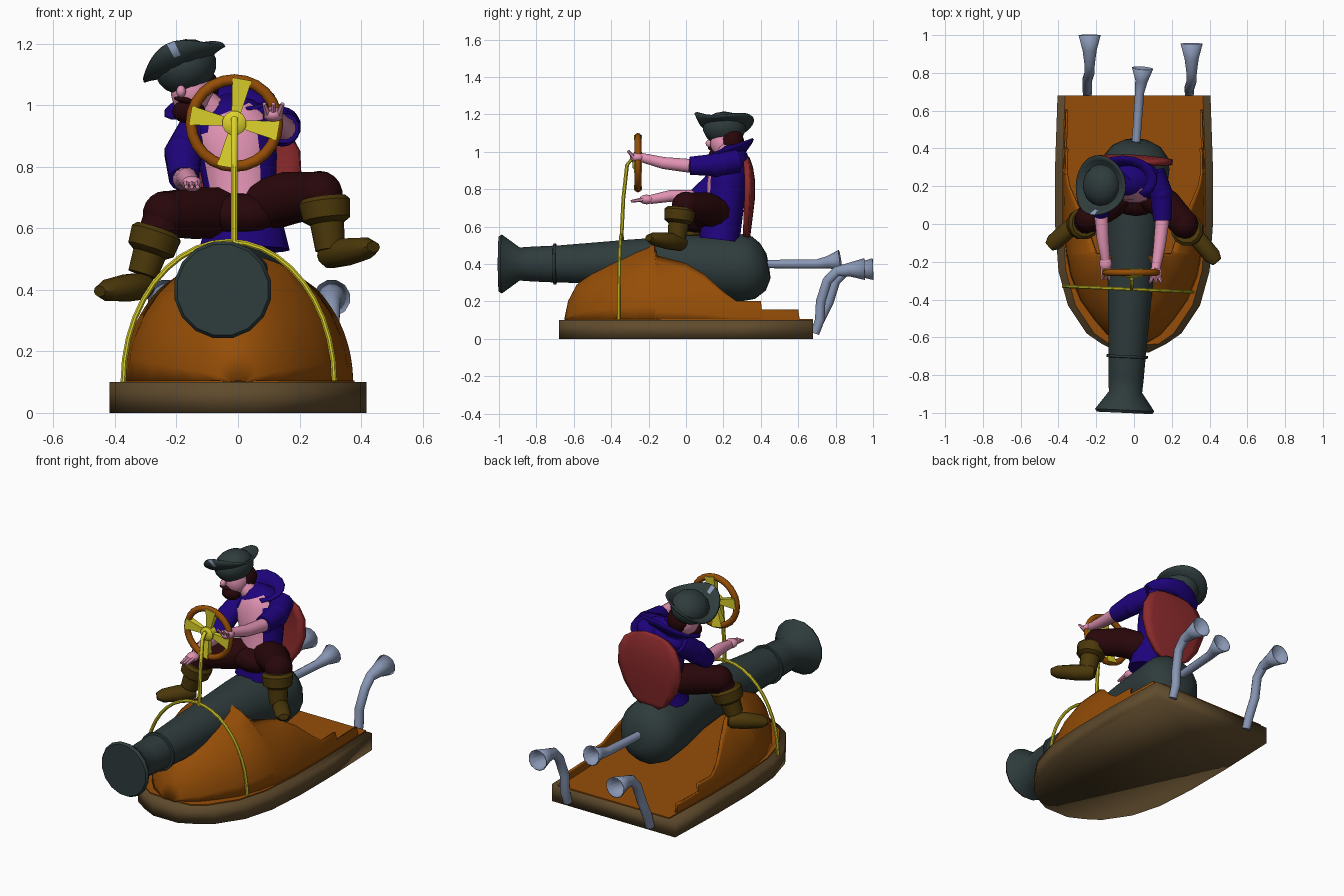
import bpy, bmesh, math
from math import sin, cos, pi, radians
from mathutils import Vector

cube = bpy.data.objects.get("Cube")
if cube:
    bpy.data.objects.remove(cube, do_unlink=True)


def material(name, r, g, b):
    m = bpy.data.materials.new(name)
    m.use_nodes = True
    m.diffuse_color = (r, g, b, 1)
    bsdf = next(n for n in m.node_tree.nodes if n.type == 'BSDF_PRINCIPLED')
    bsdf.inputs["Base Color"].default_value = (r, g, b, 1)
    return m


ORANGE = material("orange wood", .30, .075, .002)
BROWN = material("dark wood", .115, .07, .026)
IRON = material("dark iron", .028, .044, .045)
STEEL = material("blue steel", .25, .31, .46)
YELLOW = material("yellow brass", .72, .64, .025)
SKIN = material("pink skin", .75, .29, .45)
COAT = material("indigo coat", .013, .001, .2)
MAROON = material("dark maroon", .021, .002, .003)
LEATHER = material("boot leather", .07, .039, .003)
RED = material("red seat", .26, .023, .025)


def shade(ob, mat, angle=40):
    ob.data.materials.append(mat)
    bpy.ops.object.select_all(action='DESELECT')
    ob.select_set(True)
    bpy.context.view_layer.objects.active = ob
    bpy.ops.object.shade_smooth_by_angle(angle=radians(angle))
    return ob


def finish(name, bm, mat, angle=40, thick=0):
    bmesh.ops.remove_doubles(bm, verts=bm.verts, dist=.0005)
    bmesh.ops.recalc_face_normals(bm, faces=bm.faces)
    me = bpy.data.meshes.new(name)
    bm.to_mesh(me)
    bm.free()
    ob = bpy.data.objects.new(name, me)
    bpy.context.collection.objects.link(ob)
    shade(ob, mat, angle)
    if thick:
        mod = ob.modifiers.new("thickness", 'SOLIDIFY')
        mod.thickness, mod.offset = thick, 0
    return ob


def skin_rings(bm, rings, closed=True):
    """Join rows of points with quads."""
    rows = [[bm.verts.new(p) for p in r] for r in rings]
    for a, b in zip(rows, rows[1:]):
        for i in range(len(a) if closed else len(a) - 1):
            j = (i + 1) % len(a)
            bm.faces.new((a[i], a[j], b[j], b[i]))
    return rows


def tube(name, pts, radii, mat, ref='X', sides=12, caps=(True, True), thick=0, angle=40):
    """Sweep an ellipse along points; a radius is a number or an (along ref, across) pair."""
    ref = Vector([ref == a for a in 'XYZ'])
    pts = [Vector(p) for p in pts]
    rings = []
    for i, p in enumerate(pts):
        t = (pts[min(i + 1, len(pts) - 1)] - pts[max(i - 1, 0)]).normalized()
        u = (ref - t * ref.dot(t)).normalized()
        v = t.cross(u)
        r = radii[i] if isinstance(radii, (list, tuple)) else radii
        ru, rv = r if isinstance(r, tuple) else (r, r)
        angs = [2 * pi * (k + .5) / sides for k in range(sides)]
        rings.append([p + u * ru * cos(a) + v * rv * sin(a) for a in angs])
    bm = bmesh.new()
    rows = skin_rings(bm, rings)
    for row, cap in zip((rows[0], rows[-1]), caps):
        if cap:
            bm.faces.new(row)
    return finish(name, bm, mat, angle, thick)


def ball(name, loc, size, mat, rot=(0, 0, 0)):
    bpy.ops.mesh.primitive_uv_sphere_add(segments=14, ring_count=9, location=loc, rotation=rot)
    ob = bpy.context.object
    ob.name, ob.scale = name, size
    return shade(ob, mat, 60)


# Hull base: one half outline mirrored and extruded
OUTLINE = [(-.68, .08), (-.635, .17), (-.58, .25), (-.43, .35), (-.25, .40), (0, .418), (.3, .418), (.68, .405)]


def half_width(y):
    for (y0, w0), (y1, w1) in zip(OUTLINE, OUTLINE[1:]):
        if y <= y1:
            return w0 + (w1 - w0) * (y - y0) / (y1 - y0)
    return OUTLINE[-1][1]


def slab(name, z0, z1, inset, mat, angle):
    half = [(w - inset, max(y, OUTLINE[0][0] + inset)) for y, w in OUTLINE]
    edge = half + [(-x, y) for x, y in reversed(half)]
    bm = bmesh.new()
    for row in skin_rings(bm, [[(x, y, z) for x, y in edge] for z in (z0, z1)]):
        bm.faces.new(row)
    return finish(name, bm, mat, angle)


slab("hull_base", 0, .1, 0, BROWN, 180)
slab("deck_floor", .099, .106, .04, ORANGE, 30)

# Hull shell: arched sections (y, arch height, cut height), open behind the bow
SECTIONS = [(-.645, .003, 1), (-.625, .1, 1), (-.58, .185, 1), (-.5, .255, 1), (-.4, .31, 1), (-.27, .37, 1),
            (-.17, .41, 1), (-.155, .41, .44), (0, .41, .40), (.1, .41, .34), (.2, .41, .25), (.27, .41, .2),
            (.4, .41, .2), (.405, .41, .155), (.6, .41, .155), (.605, .41, .106)]
bm = bmesh.new()
for side in (1, -1):
    rows = []
    for y, h, cut in SECTIONS:
        top = math.asin(min(1, (cut - .1) / h))
        w = half_width(y) - .05 - .18 * min(y, 0) ** 2
        rows.append([(side * w * cos(top * k / 8), y, .1 + h * sin(top * k / 8)) for k in range(9)])
    skin_rings(bm, rows, closed=False)
finish("hull_shell", bm, ORANGE, 40, .012)

# Cannon: (y, radius, centre height) along a slightly skewed axis
BARREL = [(-1, .15, .40), (-.985, .16, .40), (-.89, .09, .40), (-.82, .095, .40), (-.71, .1, .40),
          (-.708, .112, .40), (-.695, .112, .40), (-.693, .1, .40), (-.3, .123, .41), (0, .15, .405),
          (.2, .175, .385), (.3, .183, .38), (.36, .17, .38), (.41, .13, .385), (.44, .07, .39)]
tube("cannon", [(-.005 + .045 * y, y, z) for y, r, z in BARREL], [r for y, r, z in BARREL], IRON, sides=16)

# Exhaust pipes with flared open ends
FLARE = [.022, .024, .024, .024, .026, .036, .058]
for name, x, end in (("right", -.235, 1.0), ("left", .305, .955)):
    path = [(.69, .03), (.715, .1), (end - .235, .2), (end - .2, .31), (end - .15, .36), (end - .08, .37), (end, .373)]
    tube(name + "_exhaust", [(x - (.012 if z < .3 else 0), y, z) for y, z in path], FLARE, STEEL,
         caps=(True, False), thick=.005)
tube("centre_exhaust", [(.01, .42, .4), (.03, .7, .4), (.04, .76, .41), (.045, .825, .42)],
     [.021, .023, .032, .055], STEEL, caps=(True, False), thick=.005)

# Brass arch, steering post and wheel
arch = [(-.03 + .343 * cos(a), -.345 - .015 * cos(a), .1 + .457 * sin(a)) for a in [pi * k / 20 for k in range(21)]]
tube("brass_arch", arch, .0095, YELLOW, 'Y', 8)
tube("steering_post", [(-.012, -.345, .54), (-.012, -.335, .75), (-.012, -.315, .93), (-.012, -.295, .955),
                       (-.012, -.25, .945)], .011, YELLOW, sides=8)
HUB = Vector((-.012, -.257, .942))
bpy.ops.mesh.primitive_torus_add(location=HUB, rotation=(pi / 2, 0, 0), major_segments=24, minor_segments=8,
                                 major_radius=.141, minor_radius=.018)
bpy.context.object.name = "wheel_rim"
shade(bpy.context.object, ORANGE, 50)
tube("wheel_hub", [HUB + Vector((0, d, 0)) for d in (-.03, -.02, .02)], [.025, .04, .04], YELLOW)
for k in range(4):
    a = radians(80 + 90 * k)
    d = Vector((cos(a), 0, sin(a)))
    tube(f"wheel_spoke_{k + 1}", [HUB + d * .02, HUB + d * .145], [(.015, .018), (.03, .045)], YELLOW, 'Y', 4)

# Seat back: a thin bowed shield, (height, half width, depth)
SHIELD = [(.53, .04, .325), (.57, .11, .33), (.65, .17, .34), (.75, .205, .352), (.85, .2, .352),
          (.915, .165, .342), (.95, .11, .33), (.968, .04, .322)]
bm = bmesh.new()
skin_rings(bm, [[(w * k / 4, y - .05 * w * k / 4 - .35 * (w * k / 4) ** 2, z) for k in range(-4, 5)]
                for z, w, y in SHIELD], closed=False)
finish("seat_back", bm, RED, 40, .03)

# Torso: coat with an open chest chosen by facing direction
torso = tube("torso", [(.02, .18, .53), (.02, .19, .62), (.01, .21, .7), (0, .22, .82), (-.02, .235, .92),
                       (-.04, .24, .98), (-.06, .23, 1.02)],
             [(.15, .11), (.125, .11), (.115, .1), (.13, .11), (.145, .11), (.1, .09), (.04, .04)], COAT, sides=16)
torso.data.materials.append(SKIN)
for f in torso.data.polygons:
    if f.normal.y < -.6 and .62 < f.center.z < .98 and f.center.x < .06:
        f.material_index = 1
ball("shoulders", (-.015, .25, .935), (.155, .095, .07), COAT, (0, radians(-12), 0))
ball("hips", (.01, .13, .645), (.13, .09, .07), MAROON)

# Flared collar, open at the front, its right wing hanging lower
bm = bmesh.new()
rows = [[], [], []]
for k in range(15):
    a = radians(-50 + 280 * k / 14)
    back = .5 + .5 * sin(a)
    for row, r, z in zip(rows, (.075, .11, .145), (.97, .985 + .04 * back, .98 + .09 * back)):
        row.append((-.06 + r * 1.25 * cos(a), .235 + r * .85 * sin(a), z + .35 * r * min(0, cos(a))))
skin_rings(bm, rows, closed=False)
finish("coat_collar", bm, COAT, 40, .01)

# Arms: sleeve, cuff, forearm and hand
ARMS = {"left": [(.1, .27, .95), (.145, .16, .93), (.15, .02, .925), (.135, -.12, .94), (.115, -.24, .97)],
        "right": [(-.13, .25, .92), (-.18, .16, .84), (-.175, .06, .76), (-.165, -.08, .765), (-.15, -.19, .745)]}
for name, (shoulder, elbow, cuff, mid, wrist) in ARMS.items():
    tube(name + "_sleeve", [shoulder, elbow, cuff], [.065, .062, .05], COAT)
    ball(name + "_elbow", elbow, (.06, .065, .065), COAT)
    tube(name + "_forearm", [cuff, mid, wrist], [.038, .033, .025], SKIN)
    w = Vector(wrist)
    ball(name + "_palm", w + Vector((0, -.02, 0)), (.034, .04, .026), SKIN)
    for k in range(3):
        base = w + Vector((.018 * (k - 1), -.04, 0))
        tip = Vector((0, -.065, -.01)) if name == "right" else Vector((.012 * (k - 1), -.03, .035))
        tube(f"{name}_finger_{k + 1}", [base, base + tip], [.012, .007], SKIN, sides=6)

# Legs: thigh, boot shaft with turned cuff, and foot
LEGS = {"left": [(.04, .19, .66), (.17, .1, .70), (.265, .0, .71), (.285, -.035, .655), (.3, -.05, .53),
                 (.28, -.01, .51), (.44, -.2, .54)],
        "right": [(-.02, .19, .65), (-.14, .1, .65), (-.235, .03, .645), (-.275, -.0, .555), (-.31, -.01, .45),
                  (-.29, .02, .415), (-.45, -.12, .395)]}
for name, pts in LEGS.items():
    hip, thigh, knee, cuff, ankle, heel, toe = [Vector(p) for p in pts]
    tube(name + "_thigh", [hip, thigh, knee], [.085, .087, .075], MAROON, 'Z')
    ball(name + "_knee", knee, (.077, .077, .077), MAROON)
    tube(name + "_shin", [knee, cuff], [.07, .06], MAROON)
    d = (ankle - cuff).normalized()
    tube(name + "_boot_cuff", [cuff - d * .045, cuff - d * .03, cuff + d * .025, cuff + d * .045],
         [.072, .086, .08, .05], LEATHER)
    tube(name + "_boot_shaft", [cuff, ankle], [.06, .05], LEATHER)
    tube(name + "_boot_foot", [heel, heel.lerp(toe, .1), heel.lerp(toe, .45), heel.lerp(toe, .85), toe],
         [(.03, .03), (.045, .045), (.046, .046), (.036, .045), (.018, .028)], LEATHER, 'Z', 10)

# Head, hair, beard and facial features
HEAD = Vector((-.15, .21, 1.045))
tube("neck", [(-.06, .23, .96), (-.12, .215, 1.02)], [.05, .045], SKIN)
ball("head", HEAD, (.07, .08, .085), SKIN)
ball("hair", HEAD + Vector((.02, .035, .01)), (.07, .065, .075), MAROON)
ball("beard", HEAD + Vector((-.01, -.045, -.065)), (.055, .045, .04), MAROON)
ball("moustache", HEAD + Vector((-.025, -.075, -.028)), (.035, .015, .01), MAROON, (0, .2, .3))
ball("nose", HEAD + Vector((-.035, -.085, 0)), (.016, .02, .02), SKIN)
for k, dx in enumerate((-.05, .006)):
    ball(f"eye_{k + 1}", HEAD + Vector((dx, -.066, .035)), (.024, .014, .01), MAROON, (0, -.2, 0))

# Hat: domed crown, brim turned up at front and back, with a small plain patch
TILT = (0, radians(-24), 0)
HAT = (-.17, .205, 1.125)
bm = bmesh.new()
rows = [[], [], [], []]
for k in range(36):
    a = 2 * pi * k / 36
    lift = (.5 - .5 * cos(2 * a + radians(20))) * (.75 - .25 * sin(a))
    for row, r, z in zip(rows, (.05, .09, .135, .155), (0, 0, .01 + .035 * lift, .012 + .08 * lift)):
        row.append((r * .93 * cos(a), r * sin(a), z))
skin_rings(bm, rows)
brim = finish("hat_brim", bm, IRON, 60, .01)
brim.location, brim.rotation_euler = HAT, TILT
brim.data.materials.append(STEEL)
for f in brim.data.polygons:
    if f.center.y < -.13 and abs(f.center.x + .01) < .02:
        f.material_index = 1
ball("hat_crown", HAT, (.105, .115, .088), IRON, TILT)
